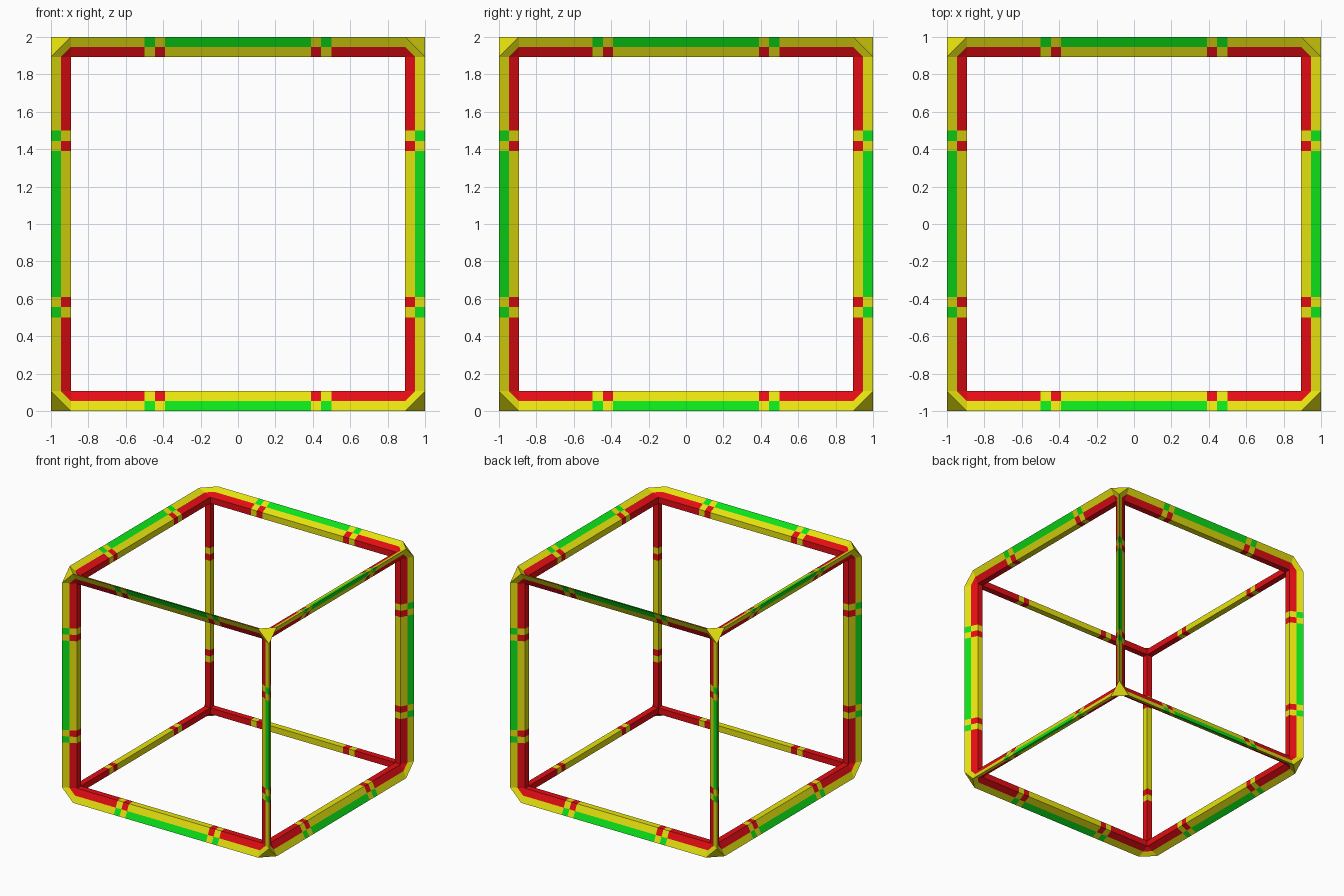
import bpy, bmesh
from itertools import product
from mathutils import Vector

if "Cube" in bpy.data.objects:
    bpy.data.objects.remove(bpy.data.objects["Cube"])


def material(name, col):
    m = bpy.data.materials.new(name)
    m.diffuse_color = (*col, 1)
    m.use_nodes = True
    m.node_tree.nodes["Principled BSDF"].inputs["Base Color"].default_value = m.diffuse_color
    return m


YELLOW, GREEN, RED = 0, 1, 2
mats = [material("yellow", (0.83, 0.80, 0.005)),
        material("green", (0.004, 0.78, 0.01)),
        material("red", (0.78, 0.004, 0.007))]

C = 1 - 0.107          # window half size and corner cut
M = 1 - 0.0535         # depth of the window rim
bm = bmesh.new()


def face(points, mat):
    f = bm.faces.new([bm.verts.new(p) for p in points])
    f.material_index = mat


def cyc(p, k):
    """Rotate the coordinate order, so one part serves all three axes."""
    return Vector((p[-k % 3], p[(1 - k) % 3], p[(2 - k) % 3]))


def flip(p, s):
    return Vector((p[0] * s[0], p[1] * s[1], p[2] * s[2]))


# Kite-shaped beam section: outer ridge, rim, inner corner
O, I = Vector((1, 1)), Vector((C, C))
M1, M2 = Vector((C, M)), Vector((M, C))
section = [O, (O + M1) / 2, M1, I, M2, (O + M2) / 2]
outer_strip = (0, 5)

# Stripe positions along a beam, with (outer colour, inner colour)
stations = [-C, -0.5, -0.445, -0.39, 0.39, 0.445, 0.5, C]
stripes = [(YELLOW, RED), (GREEN, YELLOW), (YELLOW, RED), (GREEN, YELLOW),
           (YELLOW, RED), (GREEN, YELLOW), (YELLOW, RED)]

# Twelve beams
for k in range(3):
    for sx, sy in product((1, -1), repeat=2):
        for (a, b), cols in zip(zip(stations, stations[1:]), stripes):
            for i in range(6):
                p, q = section[i], section[(i + 1) % 6]
                quad = [(p.x, p.y, a), (q.x, q.y, a), (q.x, q.y, b), (p.x, p.y, b)]
                face([cyc(flip(v, (sx, sy, 1)), k) for v in quad],
                     cols[0] if i in outer_strip else cols[1])

# Eight cut corners: outer triangle plus three sloped gussets with red tips
for s in product((1, -1), repeat=3):
    face([flip(v, s) for v in ((C, 1, 1), (1, C, 1), (1, 1, C))], YELLOW)
    A, B, T = Vector((1, 1, C)), Vector((C, 1, 1)), Vector((C, M, C))
    for k in range(3):
        for pts, mat in (([A, B, (B + T) / 2, (A + T) / 2], YELLOW),
                         ([(A + T) / 2, (B + T) / 2, T], RED)):
            face([flip(cyc(v, k), s) for v in pts], mat)

bmesh.ops.remove_doubles(bm, verts=bm.verts, dist=1e-4)
bmesh.ops.recalc_face_normals(bm, faces=bm.faces)
bmesh.ops.translate(bm, verts=bm.verts, vec=(0, 0, 1))

mesh = bpy.data.meshes.new("cube_frame")
bm.to_mesh(mesh)
bm.free()
for m in mats:
    mesh.materials.append(m)
bpy.context.collection.objects.link(bpy.data.objects.new("cube_frame", mesh))
